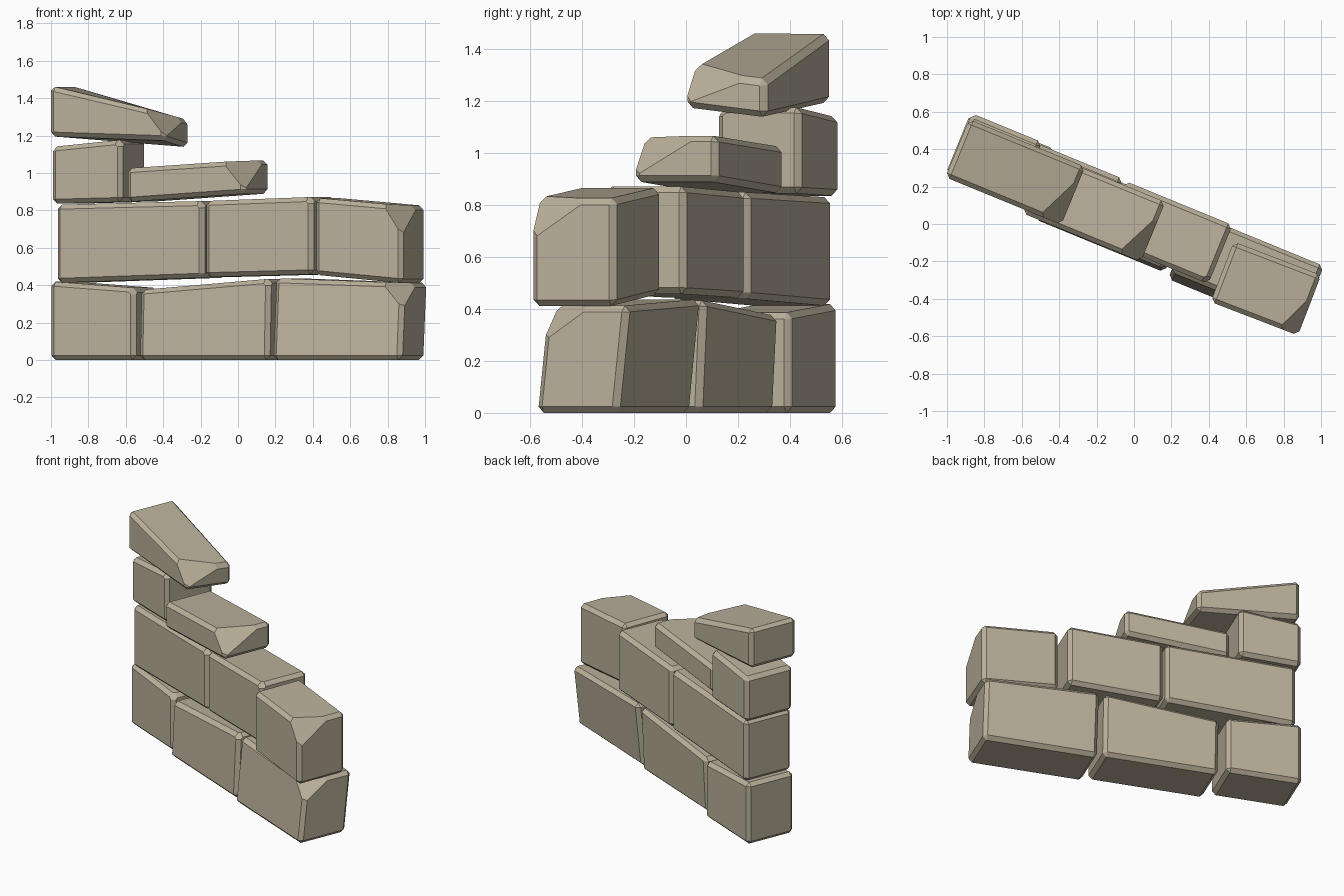
import bpy, bmesh, math
from mathutils import Vector

if "Cube" in bpy.data.objects:
    bpy.data.objects.remove(bpy.data.objects["Cube"])

mat = bpy.data.materials.new("sandstone")
mat.diffuse_color = (0.50, 0.44, 0.33, 1)
mat.use_nodes = True
mat.node_tree.nodes["Principled BSDF"].inputs["Base Color"].default_value = mat.diffuse_color


def stone(name, cx, cy, length, depth, bottom, top, yaw=22.3, lean=0, droop=0,
          chip=(0.06, 0.06, 0.06), bevel=0.024):
    """Skewed block with chamfered edges and a broken front-right-top corner.
    bottom / top are the heights at the left and right ends."""
    a = math.radians(-yaw)
    u = Vector((math.cos(a), math.sin(a), 0))
    v = Vector((-math.sin(a), math.cos(a), 0))
    bm = bmesh.new()
    corner = {}
    for i in (0, 1):              # left, right
        for j in (0, 1):          # front, back
            for k in (0, 1):      # bottom, top
                p = Vector((cx, cy, 0)) + u * (i - .5) * length + v * (j - .5) * depth
                p += v * lean * k
                p.z = (bottom, top)[k][i] - droop * i * (j - .5)
                corner[i, j, k] = bm.verts.new(p)
    for f in (((0,0,0),(1,0,0),(1,0,1),(0,0,1)), ((0,1,0),(0,1,1),(1,1,1),(1,1,0)),
              ((0,0,0),(0,0,1),(0,1,1),(0,1,0)), ((1,0,0),(1,1,0),(1,1,1),(1,0,1)),
              ((0,0,0),(0,1,0),(1,1,0),(1,0,0)), ((0,0,1),(1,0,1),(1,1,1),(0,1,1))):
        bm.faces.new([corner[c] for c in f])
    bmesh.ops.recalc_face_normals(bm, faces=bm.faces)

    # plane of the broken corner
    c = corner[1, 0, 1].co.copy()
    ends = [corner[k].co.copy() for k in ((0, 0, 1), (1, 1, 1), (1, 0, 0))]
    p = [c + (e - c).normalized() * d for e, d in zip(ends, chip)]
    n = (p[1] - p[0]).cross(p[2] - p[0]).normalized()
    if n.dot(c - p[0]) < 0:
        n = -n

    bmesh.ops.bevel(bm, geom=bm.edges[:], offset=bevel, segments=1,
                    affect='EDGES', profile=0.5)
    r = bmesh.ops.bisect_plane(bm, geom=bm.verts[:] + bm.edges[:] + bm.faces[:],
                               plane_co=p[0], plane_no=n, clear_outer=True)
    cut = [e for e in r['geom_cut'] if isinstance(e, bmesh.types.BMEdge)]
    if cut:
        bmesh.ops.edgeloop_fill(bm, edges=cut)
    bmesh.ops.recalc_face_normals(bm, faces=bm.faces)
    me = bpy.data.meshes.new(name)
    bm.to_mesh(me)
    bm.free()
    me.materials.append(mat)
    bpy.context.collection.objects.link(bpy.data.objects.new(name, me))


# bottom course
stone("bottom_stone_left", -.715, .335, .49, .34, (0, 0), (.42, .385))
stone("bottom_stone_middle", -.12, .04, .75, .34, (0, 0), (.375, .435), lean=.02)
stone("bottom_stone_right", .59, -.28, .745, .34, (0, 0), (.437, .412),
      lean=.045, chip=(.13, .19, .14))
# second course
stone("second_stone_left", -.515, .245, .85, .34, (.412, .44), (.83, .85))
stone("second_stone_middle", .175, -.045, .62, .34, (.443, .458), (.85, .872))
stone("second_stone_right", .705, -.345, .50, .345, (.455, .41), (.867, .825),
      yaw=21, chip=(.11, .24, .16))
# broken upper stones
stone("third_stone_left", -.745, .355, .405, .345, (.835, .845), (1.14, 1.178))
stone("third_stone_right", -.215, .088, .685, .345, (.845, .89), (1.025, 1.068),
      chip=(.13, .28, .16))
stone("top_stone", -.635, .278, .67, .335, (1.195, 1.155), (1.465, 1.30),
      droop=.04, chip=(.13, .28, .13))
